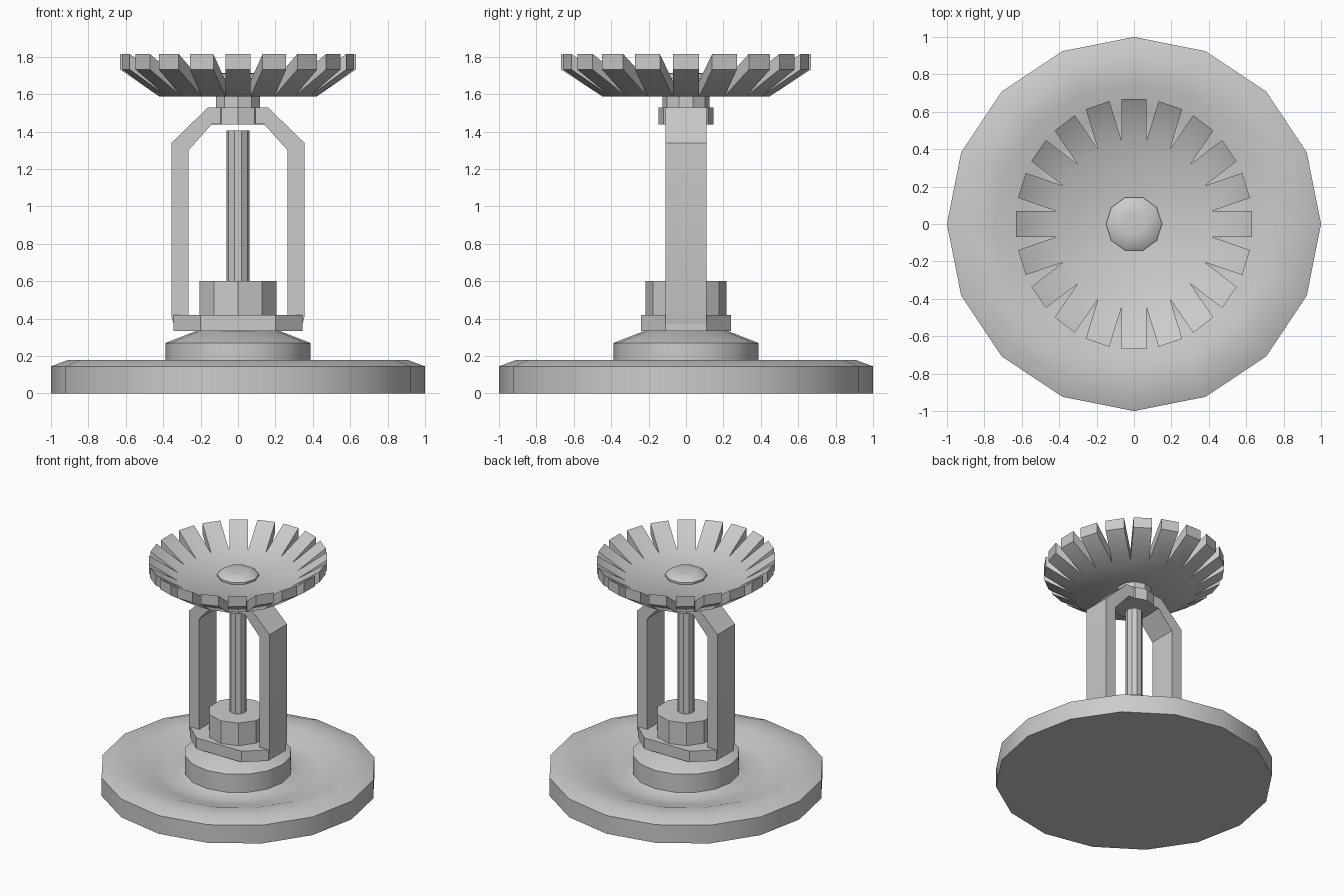
import bpy, math
from math import sin, cos, pi

if "Cube" in bpy.data.objects:
    bpy.data.objects.remove(bpy.data.objects["Cube"])


def make(name, verts, faces, angle=35):
    me = bpy.data.meshes.new(name)
    me.from_pydata(verts, [], faces)
    me.shade_smooth()
    me.set_sharp_from_angle(angle=math.radians(angle))
    ob = bpy.data.objects.new(name, me)
    bpy.context.collection.objects.link(ob)
    return ob


def lathe(name, profile, n, phase=0.0, angle=35):
    """Spin (r, z) points, bottom to top, and cap both ends."""
    verts = [(r * cos(2 * pi * i / n + phase), r * sin(2 * pi * i / n + phase), z)
             for r, z in profile for i in range(n)]
    faces = [(j * n + i, j * n + (i + 1) % n, (j + 1) * n + (i + 1) % n, (j + 1) * n + i)
             for j in range(len(profile) - 1) for i in range(n)]
    faces.append(tuple(reversed(range(n))))
    faces.append(tuple(range((len(profile) - 1) * n, len(profile) * n)))
    return make(name, verts, faces, angle)


def prism(name, outline, z0, z1):
    n = len(outline)
    verts = [(x, y, z) for z in (z0, z1) for x, y in outline]
    faces = [(i, (i + 1) % n, n + (i + 1) % n, n + i) for i in range(n)]
    faces += [tuple(reversed(range(n))), tuple(range(n, 2 * n))]
    return make(name, verts, faces)


# wall plate with dished top and threaded collar
lathe("wall_plate", [(1, 0), (1, .145), (.91, .178), (.75, .172), (.6, .12),
                     (.46, .10), (.388, .125), (.388, .27), (.22, .335)], 16, 0, 40)

# wrench plate under the arms
prism("wrench_plate", [(.345, -.11), (.345, .11), (.2, .24), (-.2, .24),
                       (-.345, .11), (-.345, -.11), (-.2, -.24), (.2, -.24)], .333, .42)

# arched frame: paired outer and inner points, mirrored across x
half = [((.335, .333), (.265, .42)), ((.355, .41), (.265, .43)),
        ((.355, 1.34), (.265, 1.30)), ((.16, 1.53), (.14, 1.44))]
pairs = half + [((-a, b), (-c, d)) for (a, b), (c, d) in reversed(half)]
verts, faces = [], []
for (ox, oz), (ix, iz) in pairs:
    verts += [(ox, -.11, oz), (ox, .11, oz), (ix, .11, iz), (ix, -.11, iz)]
for s in range(len(pairs) - 1):
    for i in range(4):
        j = (i + 1) % 4
        faces.append((s * 4 + j, s * 4 + i, s * 4 + 4 + i, s * 4 + 4 + j))
last = len(verts) - 4
faces += [(0, 1, 2, 3), (last + 3, last + 2, last + 1, last)]
make("frame_arms", verts, faces, 30)

# central parts
lathe("seat_cup", [(.217, .42), (.217, .60)], 10, pi / 2)
lathe("bulb_pin", [(.062, .60), (.062, 1.405)], 10)
lathe("frame_hub", [(.148, 1.437), (.148, 1.53)], 10, pi / 2)
lathe("deflector_neck", [(.125, 1.52), (.125, 1.60)], 10, pi / 2)
lathe("deflector_rivet", [(.15, 1.65), (.15, 1.685), (.115, 1.71), (.06, 1.715)], 10)

# toothed deflector: flat disc, twenty upturned teeth with V notches
N, SY = 20, 1.06
step = 2 * pi / N
verts, faces = [], []
for dz, top in ((1.67, 1), (1.587, 0)):
    for k in range(N):
        a = (k - .5) * step
        r = .425
        verts.append((r * cos(a), SY * r * sin(a), dz))
    for k in range(N):
        a = k * step
        for w in (-.066, .066):
            x, y = .63 * cos(a) - w * sin(a), .63 * sin(a) + w * cos(a)
            verts.append((x, SY * y, dz + .145))
B = 3 * N
faces += [tuple(range(N)), tuple(reversed(range(B, B + N)))]
for k in range(N):
    r0, r1 = k, (k + 1) % N
    t0, t1 = N + 2 * k, N + 2 * k + 1
    faces += [(r0, t0, t1, r1), (B + r1, B + t1, B + t0, B + r0),
              (t0, B + t0, B + t1, t1),
              (r0, B + r0, B + t0, t0), (t1, B + t1, B + r1, r1)]
make("deflector", verts, faces, 50)
